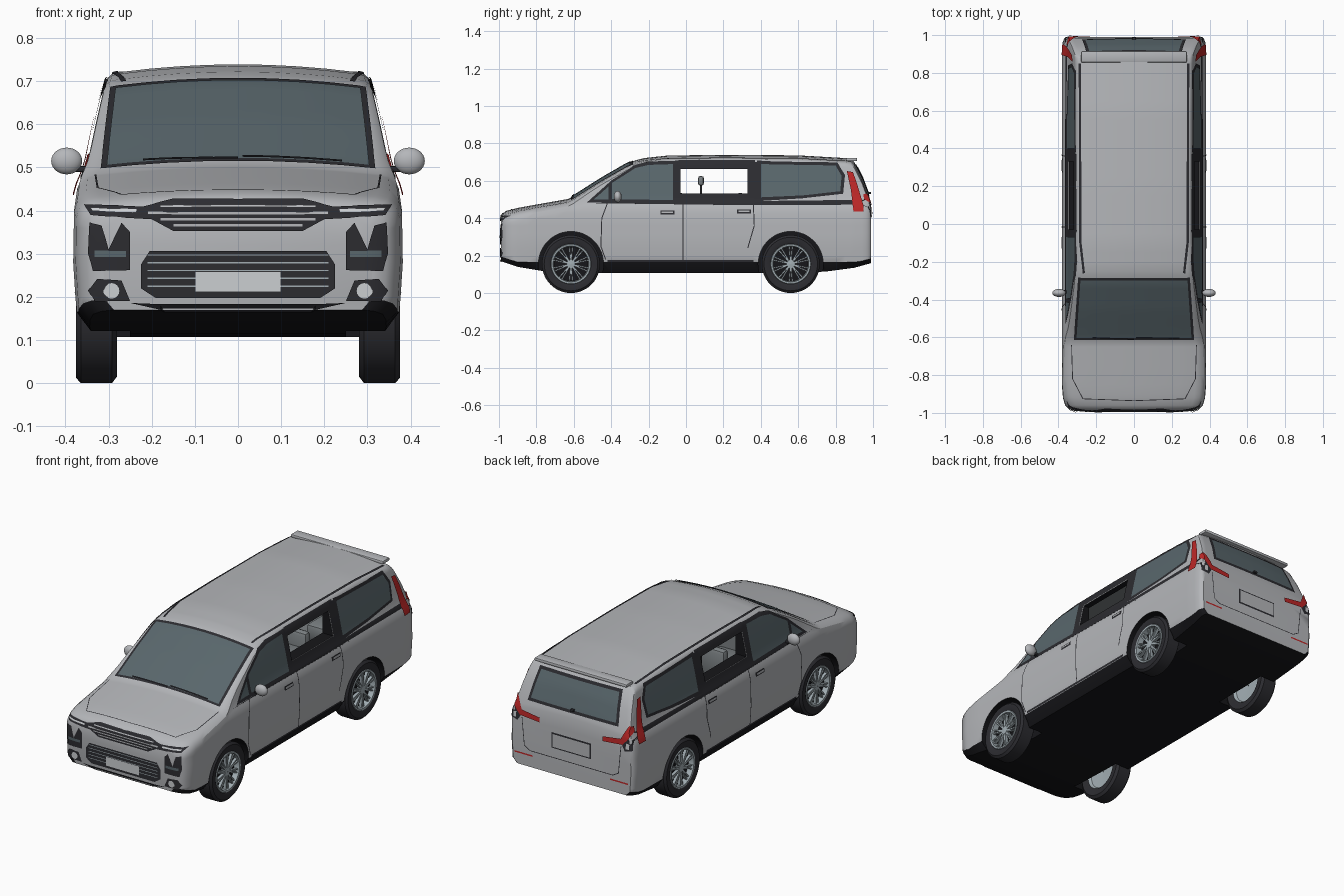
import bpy, bmesh, math
from mathutils import Vector, Matrix
from mathutils.bvhtree import BVHTree

cube = bpy.data.objects.get("Cube")
if cube:
    bpy.data.objects.remove(cube)


def material(name, r, g, b):
    m = bpy.data.materials.new(name)
    m.use_nodes = True
    m.diffuse_color = (r, g, b, 1)
    node = next(n for n in m.node_tree.nodes if n.type == 'BSDF_PRINCIPLED')
    node.inputs["Base Color"].default_value = (r, g, b, 1)
    return m


silver = material("silver paint", .46, .47, .49)
black = material("black plastic", .008, .008, .01)
trim = material("dark trim", .025, .025, .03)
glass = material("tinted glass", .10, .135, .15)
red = material("red lamp", .5, .02, .02)
rim = material("wheel metal", .36, .42, .45)
lens = material("clear lens", .6, .62, .64)
cloth = material("interior grey", .2, .22, .23)
made = []


def finish(name, bm, mats):
    mesh = bpy.data.meshes.new(name)
    bm.to_mesh(mesh)
    bm.free()
    for m in mats:
        mesh.materials.append(m)
    ob = bpy.data.objects.new(name, mesh)
    bpy.context.collection.objects.link(ob)
    made.append(ob)
    return ob


def lerp(table, v):
    if v <= table[0][0]:
        return table[0][1]
    for (a, p), (b, q) in zip(table, table[1:]):
        if v <= b:
            return p + (q - p) * (v - a) / (b - a)
    return table[-1][1]


# Body curves: roof line, underside, plan taper, side profile, edge radius
TOP = [(-.99, .405), (-.98, .425), (-.96, .44), (-.9, .455), (-.8, .473), (-.63, .503),
       (-.6, .518), (-.45, .613), (-.32, .688), (-.27, .71), (-.22, .722), (-.1, .735),
       (.2, .739), (.6, .736), (.88, .72), (.9, .7), (.94, .62), (.97, .54), (.985, .49), (.99, .42)]
BASE = [(-.99, .17), (-.9, .14), (-.75, .115), (-.5, .107), (.6, .107), (.75, .115), (.9, .135), (.99, .16)]
TAPER = [(-.99, .82), (-.98, .9), (-.96, .955), (-.92, .985), (-.85, 1), (.9, 1), (.96, .99), (.98, .97), (.99, .94)]
SIDE = [(.1, .355), (.17, .375), (.28, .382), (.4, .38), (.45, .373), (.49, .356), (.52, .347),
        (.6, .33), (.7, .307), (.74, .298)]
EDGE = [(-.99, .05), (-.65, .045), (-.5, .03), (.9, .03), (.99, .025)]
LEVELS = [.2, .24, .28, .32, .36, .4, .43, .45, .47, .49, .52, .56, .6, .64, .68, .71]


def section(y):
    top, base, taper, r = (lerp(t, y) for t in (TOP, BASE, TAPER, EDGE))
    crown = .018
    limit = top - crown - r
    sill = max(.165, base + .025)
    half = [(lerp(SIDE, base) * taper - .02, base)]
    for z in [sill] + LEVELS:
        z = min(max(z, sill), limit)
        half.append((lerp(SIDE, z) * taper, z))
    w = half[-1][0]
    for k in (1, 2, 3):
        a = k * math.pi / 6
        half.append((w - 1.15 * r * (1 - math.cos(a)), limit + r * math.sin(a)))
    w = half[-1][0]
    half += [(w * u, top - crown * u * u) for u in (.75, .5, .25, 0)]
    return half + [(-x, z) for x, z in half[-2::-1]]


ys = sorted({y for y, _ in TOP + TAPER + EDGE} | {round(-.85 + .05 * i, 2) for i in range(35)})
bm = bmesh.new()
rings = [[bm.verts.new((x, y, z)) for x, z in section(y)] for y in ys]
n = len(rings[0])
for a, b in zip(rings, rings[1:]):
    for j in range(n):
        k = (j + 1) % n
        face = bm.faces.new((a[j], a[k], b[k], b[j]))
        face.material_index = 1 if j in (0, n - 2, n - 1) else 0
bm.faces.new(rings[0])
bm.faces.new(rings[-1])
bmesh.ops.remove_doubles(bm, verts=bm.verts, dist=.0001)
bmesh.ops.recalc_face_normals(bm, faces=bm.faces)
skin = BVHTree.FromBMesh(bm)
body = finish("body_shell", bm, [silver, black, cloth])


# Cut wheel wells, cabin and open side windows
def cut(index, matrix, round_shape=False):
    c = bmesh.new()
    if round_shape:
        bmesh.ops.create_cone(c, cap_ends=True, segments=48, radius1=.174, radius2=.174, depth=.25, matrix=matrix)
    else:
        bmesh.ops.create_cube(c, size=1, matrix=matrix)
    for f in c.faces:
        f.material_index = index
    cutter = finish("cutter", c, [silver, black, cloth])
    made.remove(cutter)
    cutter.hide_render = True
    mod = body.modifiers.new("cut", 'BOOLEAN')
    mod.operation, mod.solver, mod.object = 'DIFFERENCE', 'EXACT', cutter
    bpy.context.view_layer.update()
    new = bpy.data.meshes.new_from_object(body.evaluated_get(bpy.context.evaluated_depsgraph_get()))
    body.modifiers.clear()
    body.data = new
    bpy.data.objects.remove(cutter)


AXLES = {"front": -.615, "rear": .56}
turn = Matrix.Rotation(math.pi / 2, 4, 'Y')
for y in AXLES.values():
    for s in (-1, 1):
        cut(1, Matrix.Translation((s * .375, y, .155)) @ turn, True)
cut(2, Matrix.Translation((0, .3, .52)) @ Matrix.Diagonal((.56, 1, .32, 1)))
cut(1, Matrix.Translation((0, .15, .598)) @ Matrix.Diagonal((1, .36, .131, 1)))

# Thin plates laid onto the body skin
RAYS = {"side": ((-1, 0, 0), lambda u, v: (2, u, v)), "front": ((0, 1, 0), lambda u, v: (u, -2, v)),
        "rear": ((0, -1, 0), lambda u, v: (u, 2, v)), "top": ((0, 0, -1), lambda u, v: (u, v, 2))}


def plate(name, outlines, view, mat, lift=.004, mirror=True, step=.02):
    bm = bmesh.new()
    for pts in outlines:
        bm.faces.new([bm.verts.new((u, v, 0)) for u, v in pts])
    for axis in (0, 1):
        vals = [v.co[axis] for v in bm.verts]
        no = Vector((1 - axis, axis, 0))
        for i in range(math.floor(min(vals) / step) + 1, math.ceil(max(vals) / step)):
            bmesh.ops.bisect_plane(bm, geom=bm.verts[:] + bm.edges[:] + bm.faces[:], plane_co=no * i * step, plane_no=no)
    bmesh.ops.triangulate(bm, faces=bm.faces)
    ray, origin = RAYS[view]
    ray = Vector(ray)
    for v in bm.verts:
        start = Vector(origin(v.co.x, v.co.y))
        hit, normal, _, _ = skin.ray_cast(start, ray)
        if hit is None:
            hit, normal, _, _ = skin.find_nearest(start + ray * 1.05)
        v.co = hit + normal * lift
    bm.normal_update()
    bmesh.ops.reverse_faces(bm, faces=[f for f in bm.faces if f.normal.dot(ray) > 0])
    if mirror:
        copy = bmesh.ops.duplicate(bm, geom=bm.verts[:] + bm.edges[:] + bm.faces[:])["geom"]
        for v in copy:
            if isinstance(v, bmesh.types.BMVert):
                v.co.x = -v.co.x
        bmesh.ops.reverse_faces(bm, faces=[f for f in copy if isinstance(f, bmesh.types.BMFace)])
    return finish(name, bm, [mat])


def both(half):
    return [half + [(-x, v) for x, v in reversed(half)]]


def rect(u, v, w, h):
    return [(u - w / 2, v - h / 2), (u + w / 2, v - h / 2), (u + w / 2, v + h / 2), (u - w / 2, v + h / 2)]


def line(pts, width=.005):
    quads = []
    for a, b in zip(pts, pts[1:]):
        a, b = Vector(a), Vector(b)
        d = (b - a).normalized() * width / 2
        s = Vector((-d.y, d.x))
        quads.append([tuple(p) for p in (a - s, b - s, b + s, a + s)])
    return quads


# Windscreen and rear window
plate("windscreen_frame", both([(.318, -.612), (.295, -.283)]), "top", trim, .004, False)
plate("windscreen", both([(.304, -.602), (.283, -.298)]), "top", glass, .006, False)
plate("wipers", line([(-.22, -.598), (0, -.606)], .008) + line([(.01, -.598), (.24, -.6)], .008), "top", black, .009, False)
plate("rear_window_frame", both([(.275, .515), (.25, .685)]), "rear", trim, .004, False)
plate("rear_window", both([(.258, .53), (.236, .67)]), "rear", glass, .006, False)

# Side windows, with an open frame in the sliding door
plate("front_window_frame", [[(-.53, .483), (-.4, .6), (-.27, .683), (-.2, .7), (-.03, .705), (-.03, .478)]], "side", trim)
plate("front_window", [[(-.395, .5), (-.395, .588), (-.27, .667), (-.2, .683), (-.07, .688), (-.07, .495)],
                       [(-.495, .497), (-.415, .568), (-.415, .499)]], "side", glass, .006)
plate("sliding_window_frame", [rect(.165, .685, .41, .044), rect(.165, .507, .41, .05),
                               rect(-.04, .595, .02, .21), rect(.36, .595, .06, .21)], "side", trim)
plate("rear_side_window_frame", [[(.38, .49), (.38, .705), (.81, .695), (.85, .63), (.84, .53), (.62, .505)]], "side", trim)
plate("rear_side_window", [[(.4, .51), (.4, .688), (.8, .68), (.832, .625), (.825, .543), (.62, .52)]], "side", glass, .006)
plate("roof_rails", line([(.265, -.26), (.283, -.1), (.286, .85)], .012), "top", trim)

# Panel seams and handles
plate("door_seams", line([(-.42, .48), (-.45, .4), (-.455, .25), (-.43, .18)]) + line([(-.015, .48), (-.015, .17)])
      + line([(.36, .48), (.365, .36), (.33, .24)]) + line([(-.42, .172), (.36, .172)], .012), "side", trim, .002)
plate("hood_seam", line([(.33, -.64), (.325, -.82), (.27, -.925), (0, -.935)], .004), "top", trim, .002)
plate("door_handle_recesses", [rect(-.1, .43, .075, .022), rect(.31, .435, .075, .022)], "side", trim, .003)
plate("door_handles", [rect(-.1, .431, .06, .01), rect(.31, .436, .06, .01)], "side", silver, .007)

# Nose: grilles, lamps and number plate
plate("upper_grille", both([(.15, .353), (.2, .38), (.34, .388), (.355, .412), (.22, .408), (.15, .425)]),
      "front", trim, .004, False)
plate("upper_grille_slats", [rect(0, z, w, .005) for z, w in ((.366, .3), (.38, .36), (.394, .42), (.408, .36))],
      "front", silver, .007, False)
plate("headlamps", [[(.235, .393), (.335, .397), (.34, .404), (.235, .401)]], "front", lens, .007)
plate("lamp_housings", [[(.25, .262), (.335, .26), (.345, .3), (.342, .372), (.315, .365), (.3, .31), (.27, .372), (.25, .35)]],
      "front", trim)
plate("running_lamps", [rect(.295, .3, .07, .014)], "front", glass, .007)
plate("lower_grille", both([(.19, .197), (.225, .22), (.225, .275), (.205, .306)]), "front", trim, .004, False)
plate("lower_grille_bars", [rect(0, .225 + i * .018, .42, .003) for i in range(5)], "front", rim, .006, False)
plate("front_number_plate", [rect(0, .235, .2, .048)], "front", lens, .009, False)
plate("fog_lamp_housings", [[(.25, .19), (.33, .19), (.345, .215), (.325, .242), (.27, .238)]], "front", trim)
fog = [(.293 + .018 * math.cos(i * math.pi / 8), .214 + .018 * math.sin(i * math.pi / 8)) for i in range(16)]
plate("fog_lamps", [fog], "front", lens, .007)
plate("lower_lip", both([(.17, .168), (.25, .186), (.2, .184)]), "front", black, .004, False)

# Tail: lamps, number plate, tailgate seam
plate("tail_lamps", [[(.86, .65), (.892, .645), (.915, .58), (.95, .46), (.948, .435), (.895, .435), (.882, .55)]],
      "side", red, .008)
plate("tail_lamp_corners", [[(.325, .505), (.36, .5), (.365, .41), (.325, .4), (.3, .44)]], "rear", trim)
plate("tail_lamp_strips", [[(.355, .53), (.335, .53), (.3, .462), (.19, .447), (.19, .422), (.31, .432), (.345, .47)]],
      "rear", red, .007)
plate("reversing_lamps", [rect(.342, .43, .02, .03)], "rear", lens, .008)
plate("rear_reflectors", [rect(.29, .225, .11, .008)], "rear", red)
plate("rear_plate_recess", [rect(0, .345, .24, .085)], "rear", trim, .003, False)
plate("rear_number_plate", [rect(0, .345, .225, .07)], "rear", silver, .006, False)
plate("tailgate_seam", line([(.3, .42), (.285, .27), (.25, .25), (0, .25)], .004), "rear", trim, .002)


def box(name, centre, size, mat, bevel):
    bm = bmesh.new()
    bmesh.ops.create_cube(bm, size=1, matrix=Matrix.Translation(centre) @ Matrix.Diagonal((*size, 1)))
    bmesh.ops.bevel(bm, geom=bm.edges[:], offset=bevel, segments=2, affect='EDGES', profile=.5)
    return finish(name, bm, [mat])


box("roof_spoiler", (0, .885, .714), (.56, .06, .018), silver, .006)
box("rear_wiper", (0, .982, .535), (.02, .015, .012), trim, .003)

# Seats and door mirrors
for side, s in (("left", 1), ("right", -1)):
    for row, y in (("front", -.12), ("middle", .2), ("back", .6)):
        box(f"{row}_{side}_seat", (s * .14, y, .41), (.17, .19, .09), cloth, .02)
        box(f"{row}_{side}_backrest", (s * .14, y + .09, .45), (.17, .05, .17), cloth, .02)
    box(f"{side}_headrest", (s * .14, .08, .6), (.08, .03, .05), cloth, .01)
    box(f"{side}_headrest_post", (s * .14, .08, .53), (.02, .012, .1), trim, .003)
    bm = bmesh.new()
    bmesh.ops.create_uvsphere(bm, u_segments=24, v_segments=14, radius=1, matrix=Matrix.Translation(
        (s * .397, -.365, .515)) @ Matrix.Diagonal((.036, .021, .031, 1)))
    finish(f"{side}_mirror", bm, [silver])
    box(f"{side}_mirror_arm", (s * .355, -.36, .497), (.05, .02, .014), trim, .004)


# Wheels: lathed tyre and rim with paired spokes
def lathe(bm, profile, index, segs=48):
    rows = [[bm.verts.new((x, r * math.cos(t), r * math.sin(t))) for t in
             (i * math.tau / segs for i in range(segs))] for x, r in profile]
    for a, b in zip(rows, rows[1:]):
        for i in range(segs):
            j = (i + 1) % segs
            bm.faces.new((a[i], a[j], b[j], b[i])).material_index = index


bm = bmesh.new()
lathe(bm, [(-.04, .1), (-.047, .14), (-.036, .155), (.036, .155), (.047, .143), (.047, .118), (.041, .105)], 0)
lathe(bm, [(.041, .108), (.046, .105), (.045, .096), (.015, .092)], 1)
lathe(bm, [(.015, .093), (.015, .002)], 2)
lathe(bm, [(-.04, .101), (-.025, .09), (-.02, .002)], 1)
lathe(bm, [(.015, .024), (.038, .022), (.04, .001)], 1)
for i in range(10):
    for lean in (-.09, .09):
        spin = Matrix.Rotation(i * math.tau / 10 + lean, 4, 'X')
        spoke = bmesh.ops.create_cube(bm, size=1, matrix=spin @ Matrix.Translation((.029, 0, .058))
                                      @ Matrix.Diagonal((.016, .007, .076, 1)))
        for f in {f for v in spoke["verts"] for f in v.link_faces}:
            f.material_index = 1
bmesh.ops.recalc_face_normals(bm, faces=bm.faces)
wheel = finish("front_left_wheel", bm, [trim, rim, black])
wheel.location = (.328, AXLES["front"], .155)
for name, x, y in (("front_right", -.328, "front"), ("rear_left", .328, "rear"), ("rear_right", -.328, "rear")):
    ob = bpy.data.objects.new(name + "_wheel", wheel.data)
    bpy.context.collection.objects.link(ob)
    ob.location = (x, AXLES[y], .155)
    ob.rotation_euler.z = math.pi if x < 0 else 0

# Smooth shading with crisp edges
bpy.ops.object.select_all(action='DESELECT')
for ob in made:
    ob.select_set(True)
bpy.context.view_layer.objects.active = body
bpy.ops.object.shade_smooth_by_angle(angle=math.radians(32))
